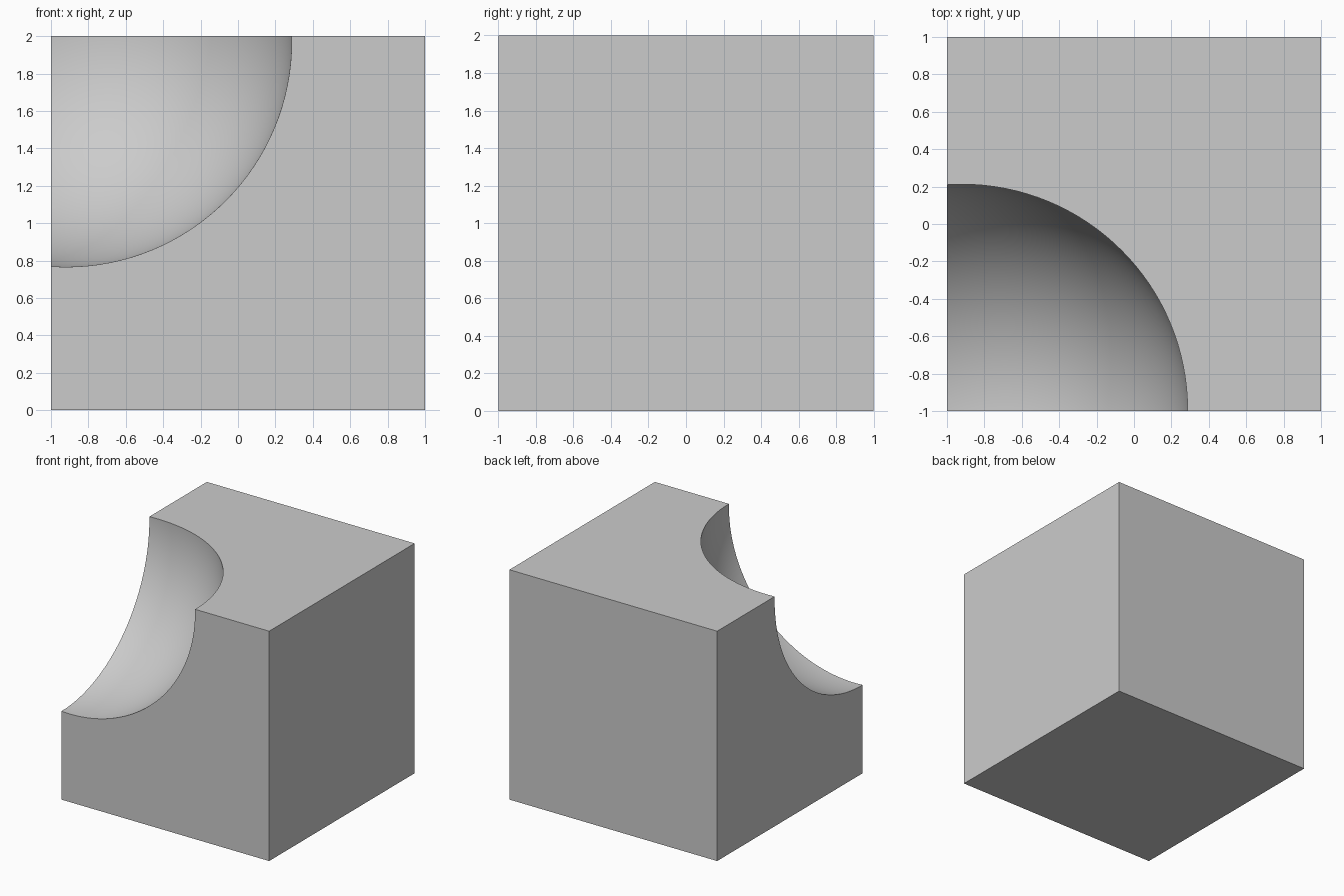
import bpy
import math

if "Cube" in bpy.data.objects:
    bpy.data.objects.remove(bpy.data.objects["Cube"])

# Solid block standing on the ground
bpy.ops.mesh.primitive_cube_add(size=2, location=(0, 0, 1))
block = bpy.context.object
block.name = "block"

# Ball that scoops out the upper front left corner
bpy.ops.mesh.primitive_uv_sphere_add(
    segments=128, ring_count=64, radius=1.207, location=(-0.92, -0.994, 1.973))
scoop = bpy.context.object
scoop.name = "corner_scoop_cutter"
for face in scoop.data.polygons:
    face.use_smooth = True

# Cut the corner and bake the result
cut = block.modifiers.new("corner_scoop", 'BOOLEAN')
cut.operation = 'DIFFERENCE'
cut.solver = 'EXACT'
cut.object = scoop
bpy.ops.object.select_all(action='DESELECT')
block.select_set(True)
bpy.context.view_layer.objects.active = block
bpy.ops.object.modifier_apply(modifier=cut.name)
bpy.data.objects.remove(scoop, do_unlink=True)

# Smooth hollow, sharp block edges
bpy.ops.object.shade_smooth_by_angle(angle=math.radians(30))
